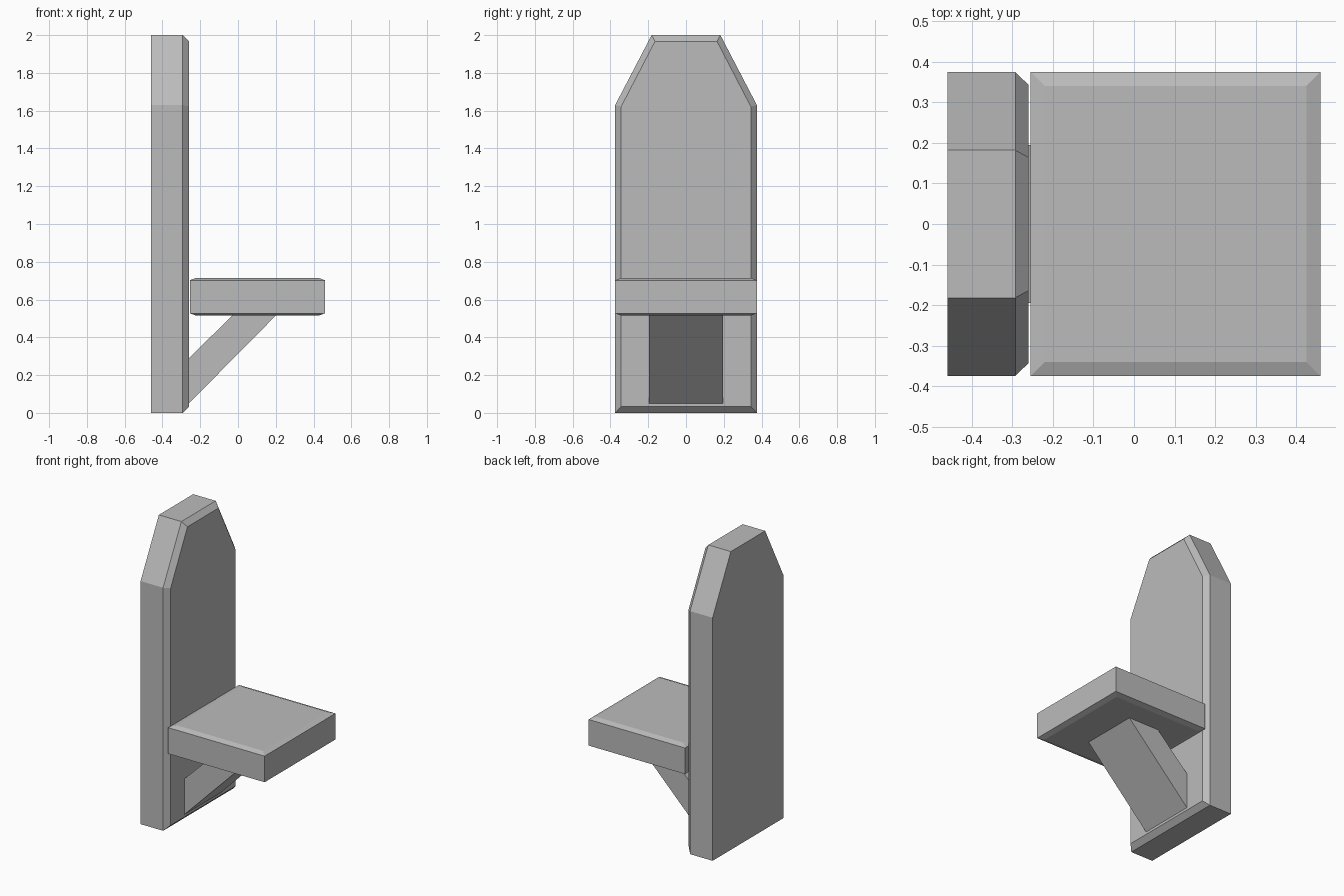
import bpy

cube = bpy.data.objects.get("Cube")
if cube:
    bpy.data.objects.remove(cube, do_unlink=True)

# Single plain grey
grey = bpy.data.materials.new("plain_grey")
grey.use_nodes = True
grey.diffuse_color = (0.5, 0.5, 0.5, 1)
grey.node_tree.nodes["Principled BSDF"].inputs["Base Color"].default_value = (0.5, 0.5, 0.5, 1)


def loft(name, rings):
    """Solid through matching counter-clockwise rings, capped at both ends."""
    n = len(rings[0])
    verts = [p for ring in rings for p in ring]
    faces = [list(range(n))[::-1], list(range(len(verts) - n, len(verts)))]
    for k in range(len(rings) - 1):
        for i in range(n):
            j = (i + 1) % n
            faces.append([k * n + i, k * n + j, (k + 1) * n + j, (k + 1) * n + i])
    mesh = bpy.data.meshes.new(name)
    mesh.from_pydata(verts, [], faces)
    mesh.materials.append(grey)
    obj = bpy.data.objects.new(name, mesh)
    bpy.context.collection.objects.link(obj)
    return obj


# Tall backrest: tapered top, chamfered on the seat side
def back_ring(x, half):
    right = half[::-1]
    return [(x, -y, z) for y, z in right[::-1]] + [(x, y, z) for y, z in right]


def back_outline(x, half):
    """Half outline runs bottom to top; mirrored across y."""
    return [(x, y, z) for y, z in half] + [(x, -y, z) for y, z in reversed(half)]


outer = [(0.375, 0), (0.375, 1.63), (0.182, 2.0)]
inner = [(0.343, 0.033), (0.343, 1.622), (0.164, 1.967)]
loft("backrest", [back_outline(-0.46, outer), back_outline(-0.293, outer),
                  back_outline(-0.26, inner)])


# Seat slab with shallow chamfers above and below
def rect(z, inset):
    x0, x1, y = -0.255 + inset, 0.46 - inset, 0.375 - inset
    return [(x0, -y, z), (x1, -y, z), (x1, y, z), (x0, y, z)]


loft("seat", [rect(0.515, 0.034), rect(0.527, 0), rect(0.702, 0), rect(0.715, 0.034)])

# Diagonal brace between backrest and seat underside
profile = [(-0.27, 0.04), (-0.27, 0.28), (-0.02, 0.525), (0.21, 0.525)]
loft("brace", [[(x, y, z) for x, z in profile[::-1]] for y in (-0.195, 0.195)][::-1])

# Consistent outward normals
import bmesh
for name in ("backrest", "seat", "brace"):
    mesh = bpy.data.objects[name].data
    bm = bmesh.new()
    bm.from_mesh(mesh)
    bmesh.ops.recalc_face_normals(bm, faces=bm.faces)
    bm.to_mesh(mesh)
    bm.free()
